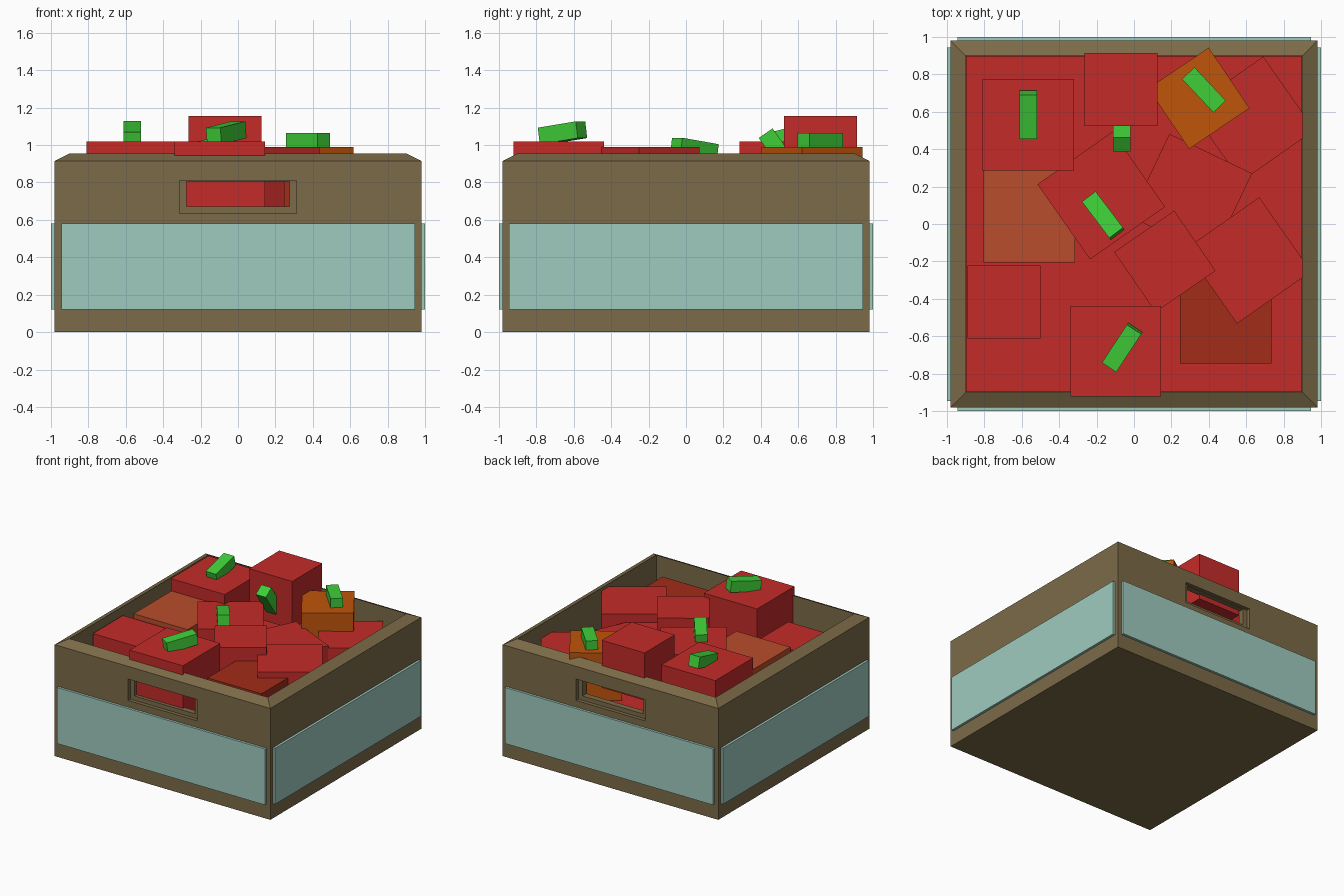
import bpy, bmesh
from math import radians
from mathutils import Matrix, Vector, Euler

if "Cube" in bpy.data.objects:
    bpy.data.objects.remove(bpy.data.objects["Cube"])


def material(name, rgb):
    m = bpy.data.materials.new(name)
    m.diffuse_color = (*rgb, 1)
    m.use_nodes = True
    m.node_tree.nodes["Principled BSDF"].inputs["Base Color"].default_value = m.diffuse_color
    return m


WOOD = material("wood", (0.20, 0.145, 0.065))
PANEL = material("panel", (0.35, 0.60, 0.52))
RED = material("red", (0.55, 0.025, 0.022))
DARK_RED = material("dark_red", (0.36, 0.025, 0.01))
ORANGE = material("orange", (0.53, 0.09, 0.003))
RUST = material("rust", (0.49, 0.075, 0.025))
GREEN = material("green", (0.05, 0.62, 0.04))


def add_object(name, bm, mat):
    bmesh.ops.recalc_face_normals(bm, faces=bm.faces)
    mesh = bpy.data.meshes.new(name)
    bm.to_mesh(mesh)
    bm.free()
    ob = bpy.data.objects.new(name, mesh)
    bpy.context.collection.objects.link(ob)
    if mat:
        mesh.materials.append(mat)
    return ob


def box(name, centre, size, mat, rot=(0, 0, 0)):
    bm = bmesh.new()
    bmesh.ops.create_cube(bm, size=1, matrix=Matrix.Diagonal((*size, 1)))
    ob = add_object(name, bm, mat)
    ob.location = centre
    ob.rotation_euler = Euler([radians(a) for a in rot])
    return ob


# Crate: square rings from the bottom, up over the sloping rim and down inside
bm = bmesh.new()
rings = []
for half, z in ((0.98, 0), (0.98, 0.915), (0.90, 0.955), (0.90, 0.08)):
    rings.append([bm.verts.new((sx * half, sy * half, z))
                  for sx, sy in ((-1, -1), (1, -1), (1, 1), (-1, 1))])
for a, b in zip(rings, rings[1:]):
    for i in range(4):
        j = (i + 1) % 4
        bm.faces.new((a[i], a[j], b[j], b[i]))
bm.faces.new(rings[0])
bm.faces.new(rings[-1])
crate = add_object("crate", bm, WOOD)

# Hand holes with a shallow recess, front and back
cutters = [box("hole_cutter", (0, 0, 0.738), (0.55, 2.2, 0.135), None)]
for s in (-1, 1):
    cutters.append(box("recess_cutter", (0, s * 1.0, 0.7225), (0.625, 0.10, 0.175), None))
bpy.context.view_layer.objects.active = crate
for c in cutters:
    c.hide_render = True
    mod = crate.modifiers.new("cut", "BOOLEAN")
    mod.operation = "DIFFERENCE"
    mod.solver = "EXACT"
    mod.object = c
    bpy.ops.object.modifier_apply(modifier=mod.name)
for c in cutters:
    bpy.data.objects.remove(c)

# Raised side panels
for s, names in ((-1, ("front", "left")), (1, ("back", "right"))):
    box(names[0] + "_panel", (0, s * 0.985, 0.35), (1.89, 0.03, 0.46), PANEL)
    box(names[1] + "_panel", (s * 0.985, 0, 0.35), (0.03, 1.89, 0.46), PANEL)

# Red filling under the loose blocks
box("filling", (0, 0, 0.34), (1.796, 1.796, 0.52), RED)

# Block produce: x, y, top height, cube size, turn, material
blocks = [
    (-0.565, 0.53, 1.02, 0.49, 0, RED),
    (-0.56, 0.04, 0.92, 0.49, 0, RUST),
    (-0.175, 0.152, 0.94, 0.49, 35, RED),
    (-0.07, 0.72, 1.155, 0.39, 0, RED),
    (-0.0975, -0.68, 1.02, 0.485, 0, RED),
    (0.347, 0.672, 0.99, 0.39, 34, ORANGE),
    (0.632, 0.561, 0.84, 0.48, 35, RED),
    (-0.695, -0.418, 0.89, 0.39, 0, RED),
    (0.165, -0.20, 0.99, 0.39, 34.5, RED),
    (0.61, -0.195, 0.93, 0.485, 35, RED),
    (0.49, -0.50, 0.88, 0.49, 0, DARK_RED),
    (0.305, 0.155, 0.86, 0.49, -25.5, RED),
]
for i, (x, y, top, size, turn, mat) in enumerate(blocks):
    box(f"produce_{i + 1}", (x, y, top - size / 2), (size,) * 3, mat, (0, 0, turn))

# Green stems: centre, then pitch and turn of the long axis
stems = [
    ((-0.565, 0.583, 1.055), -14, 90),
    ((-0.063, -0.66, 1.065), -8, 56.6),
    ((-0.065, 0.496, 0.963), 55, 90),
    ((0.374, 0.717, 1.02), 0, -46.7),
    ((-0.165, 0.045, 0.977), -8, -53),
]
for i, (c, pitch, turn) in enumerate(stems):
    box(f"stem_{i + 1}", c, (0.245, 0.092, 0.09), GREEN, (0, pitch, turn))
